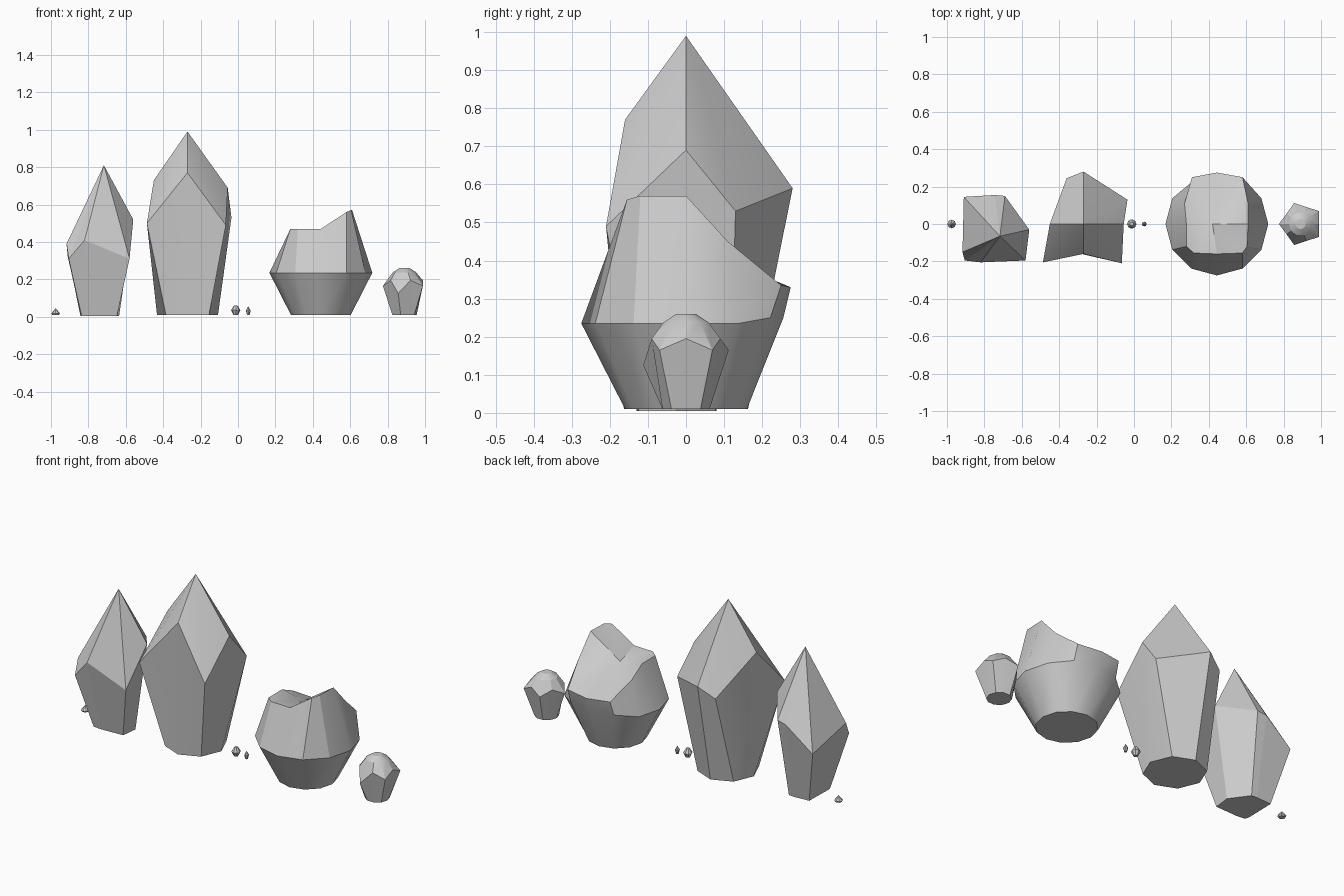
import bpy, bmesh, math

if "Cube" in bpy.data.objects:
    bpy.data.objects.remove(bpy.data.objects["Cube"])


def circle(cx, cy, r, z, n, start=0.0):
    """Regular ring of n points, counter-clockwise from the start angle in degrees."""
    return [(cx + r * math.cos(math.radians(start + 360 * k / n)),
             cy + r * math.sin(math.radians(start + 360 * k / n)), z) for k in range(n)]


def rock(name, rings, tip=None, tail=None, smooth=25):
    """Skin stacked rings from bottom to top, closing each end with a point or a flat cap."""
    bm = bmesh.new()
    rows = [[bm.verts.new(p) for p in ring] for ring in rings]
    n = len(rows[0])
    for lo, hi in zip(rows, rows[1:]):
        for k in range(n):
            j = (k + 1) % n
            bm.faces.new((lo[k], lo[j], hi[j], hi[k]))
    for row, point in ((rows[0], tail), (rows[-1], tip)):
        if point:
            v = bm.verts.new(point)
            for k in range(n):
                bm.faces.new((row[k], row[(k + 1) % n], v))
        else:
            bm.faces.new(row)
    bmesh.ops.recalc_face_normals(bm, faces=bm.faces)
    mesh = bpy.data.meshes.new(name)
    bm.to_mesh(mesh)
    bm.free()
    obj = bpy.data.objects.new(name, mesh)
    bpy.context.collection.objects.link(obj)
    bpy.ops.object.select_all(action='DESELECT')
    obj.select_set(True)
    bpy.context.view_layer.objects.active = obj
    if smooth:
        bpy.ops.object.shade_smooth_by_angle(angle=math.radians(smooth))
    return obj


# Left crystal: slanted shoulder line, base is the shoulder outline shrunk
shoulder = [(-.56, -.03, .52), (-.69, .15, .46), (-.745, .155, .45), (-.91, .145, .32),
            (-.917, -.15, .39), (-.905, -.195, .31), (-.82, -.205, .41), (-.58, -.195, .31)]
base = [(-.74 + (x + .74) * .58, -.025 + (y + .025) * .58, .005) for x, y, z in shoulder]
rock("short_crystal", [base, shoulder], tip=(-.717, -.065, .81), smooth=0)

# Tall crystal: octagonal foot, zigzag shoulder, four-sided point
shoulder = [(-.27, -.16, .77), (-.065, -.21, .49), (-.055, 0, .69), (-.035, .13, .53),
            (-.27, .28, .59), (-.36, .245, .53), (-.45, 0, .73), (-.487, -.205, .5)]
rock("tall_crystal", [circle(-.27, 0, .163, .01, 8, -90), shoulder], tip=(-.27, 0, .99))

# Boulder: flared bowl below, chipped crown above with the back sloping down
belt = circle(.443, 0, .275, .235, 12)
for k in (2, 3, 4):
    x, y, z = belt[k]
    belt[k] = (x, y * .93, .25)
crown = [(.61, 0, .57), (.61, .11, .45), (.58, .25, .335), (.443, .275, .33),
         (.31, .25, .335), (.27, .11, .42), (.28, 0, .47), (.28, -.12, .47),
         (.32, -.155, .47), (.443, -.16, .47), (.58, -.155, .56), (.605, -.12, .57)]
rock("boulder", [circle(.443, 0, .16, .01, 12), belt, crown], tip=(.42, 0, .445), smooth=32)

# Small gem: ten-sided zigzag girdle with a little flat table
girdle = []
for k in range(10):
    a = math.radians(36 * k)
    r, z = (.118, .165) if k % 2 else (.095, .195)
    if k == 7:
        z = .125
    girdle.append((.893 + r * math.cos(a), r * math.sin(a), z))
rock("small_gem", [circle(.89, 0, .065, .01, 10), girdle,
                   circle(.89, 0, .062, .238, 10), circle(.89, 0, .027, .26, 10)], smooth=20)

# Pebbles
rock("pebble_left", [circle(-.975, 0, .018, .01, 8), circle(-.975, 0, .023, .018, 8)],
     tip=(-.975, 0, .046))
rock("pebble_middle", [circle(-.012, 0, .012, .01, 8, 45), circle(-.012, 0, .025, .035, 8, 45),
                       circle(-.012, 0, .01, .06, 8, 45)])
rock("pebble_right", [circle(.055, 0, .007, .01, 8), circle(.055, 0, .013, .033, 8)],
     tip=(.055, 0, .056))
